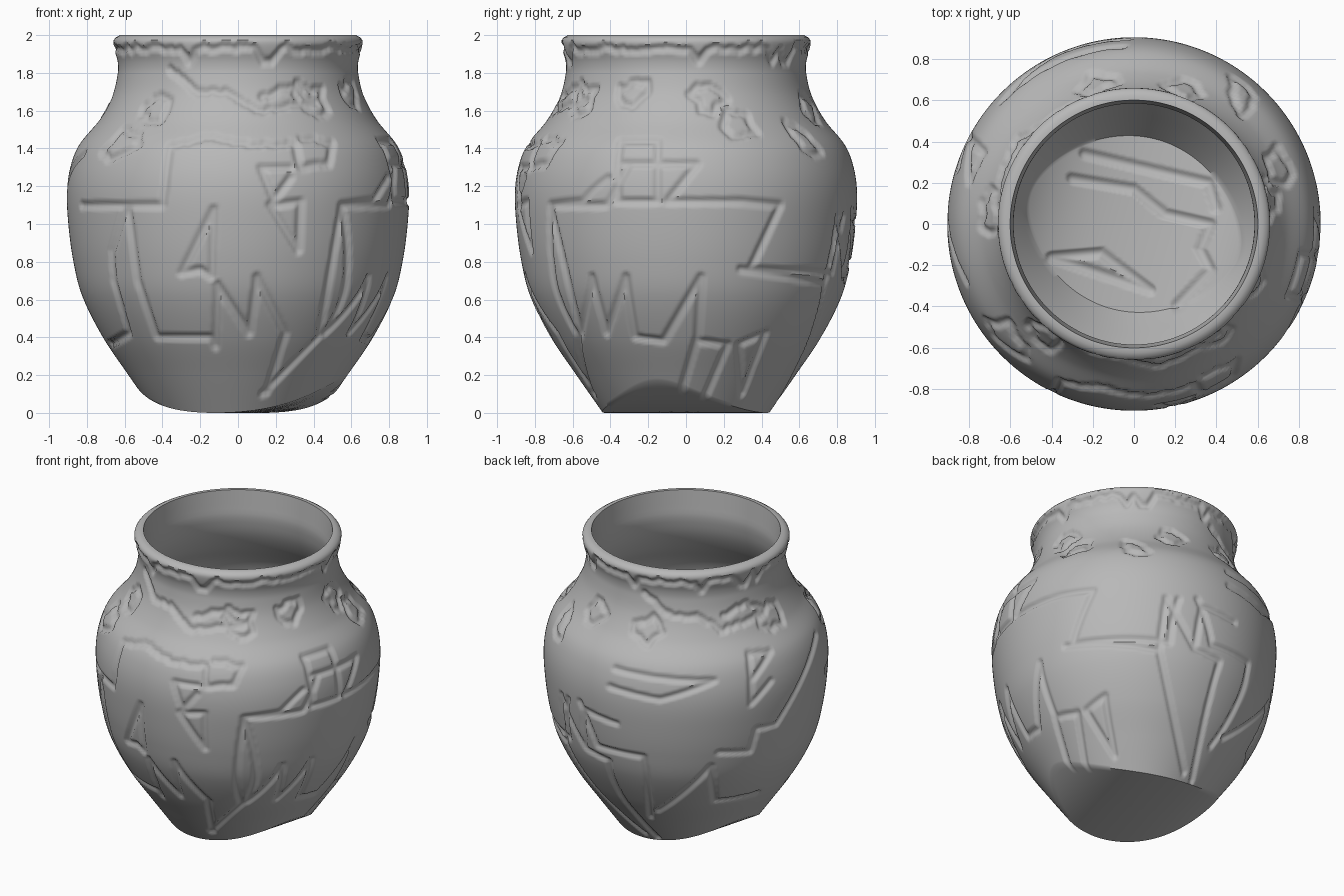
import bpy
import math
import random
from mathutils import Vector, Matrix
from mathutils.kdtree import KDTree

random.seed(4)
if "Cube" in bpy.data.objects:
    bpy.data.objects.remove(bpy.data.objects["Cube"])

SIDES, WALL_ROWS, INNER_ROWS, BASE_ROWS, FLOOR_ROWS = 400, 150, 60, 12, 40
THICK = 0.05

# Outer outline of the pot: height, radius
OUTLINE = [(0, .44), (.2, .58), (.4, .715), (.62, .825), (.81, .873), (1.02, .9),
           (1.18, .905), (1.31, .885), (1.42, .84), (1.55, .735), (1.68, .665),
           (1.8, .636), (1.86, .637), (1.92, .654), (1.965, .66), (1.985, .65), (2, .625)]


def slope(i):
    a, b = OUTLINE[max(i - 1, 0)], OUTLINE[min(i + 1, len(OUTLINE) - 1)]
    return (b[1] - a[1]) / (b[0] - a[0])


def radius(z):
    """Smooth radius of the outer wall at a height."""
    z = min(max(z, 0), 2)
    i = 0
    while i < len(OUTLINE) - 2 and z > OUTLINE[i + 1][0]:
        i += 1
    (z0, r0), (z1, r1) = OUTLINE[i], OUTLINE[i + 1]
    h = z1 - z0
    t = (z - z0) / h
    s = 1 - t
    return (r0 * s * s * (1 + 2 * t) + r1 * t * t * (3 - 2 * t)
            + h * t * s * (s * slope(i) - t * slope(i + 1)))


def inner_radius(z):
    if z > 1.85:
        return .586 + .1 * (z - 1.85)
    return radius(z) - THICK


def base_height(x, y):
    """Keel-shaped underside that curves up on both sides."""
    u = .96 * x - .27 * y
    return .3 * u * u + .8 * u ** 4


def direction(j):
    t = 2 * math.pi * j / SIDES
    return math.cos(t), math.sin(t)


# Where wall and base meet, for every direction around the pot
edges = []
for j in range(SIDES):
    c, s = direction(j)
    z = 0
    for step in range(20):
        z = base_height(c * radius(z), s * radius(z))
    ri = inner_radius(z + THICK)
    edges.append((z, radius(z), base_height(c * ri, s * ri) + THICK, ri))


def ring(rule):
    """One loop of points; rule gives radius and height from direction and edge."""
    points = []
    for j in range(SIDES):
        c, s = direction(j)
        r, z = rule(c, s, edges[j])
        points.append((c * r, s * r, z))
    return points


def base_ring(f):
    def rule(c, s, e):
        return e[1] * f, base_height(c * e[1] * f, s * e[1] * f)
    return ring(rule)


def wall_ring(f):
    def rule(c, s, e):
        z = e[0] + (2 - e[0]) * f
        return radius(z), z
    return ring(rule)


def inside_ring(f):
    def rule(c, s, e):
        z = 2 + (e[2] - 2) * f
        return inner_radius(z), z
    return ring(rule)


def floor_ring(f):
    def rule(c, s, e):
        return e[3] * f, base_height(c * e[3] * f, s * e[3] * f) + THICK
    return ring(rule)


# Base, outer wall, lip, inner wall and inner floor as one closed shell
rings = [base_ring((k + .2) / BASE_ROWS) for k in range(BASE_ROWS)]
rings += [wall_ring(k / WALL_ROWS) for k in range(WALL_ROWS + 1)]
outer_count = len(rings) * SIDES
rings += [inside_ring(k / INNER_ROWS) for k in range(INNER_ROWS + 1)]
rings += [floor_ring(1 - k / FLOOR_ROWS) for k in range(1, FLOOR_ROWS)]
faces = [list(reversed(range(SIDES)))]
for k in range(len(rings) - 1):
    for j in range(SIDES):
        a, b = k * SIDES + j, k * SIDES + (j + 1) % SIDES
        faces.append((a, b, b + SIDES, a + SIDES))
faces.append([(len(rings) - 1) * SIDES + j for j in range(SIDES)])
mesh = bpy.data.meshes.new("pot")
mesh.from_pydata([p for loop in rings for p in loop], [], faces)
mesh.update()
pot = bpy.data.objects.new("pot", mesh)
bpy.context.collection.objects.link(pot)


def on_wall(angle, a, z):
    """Point on the wall seen at sideways offset a from the given angle."""
    r = radius(z)
    a = max(-r, min(r, a))
    flat = Vector((a, -math.sqrt(r * r - a * a), z))
    return Matrix.Rotation(math.radians(angle), 3, "Z") @ flat


def on_floor(angle, x, y):
    return Vector((x, y, base_height(x, y) + THICK))


def trace(samples, place, angle, path, jag=0):
    """Sample a line closely, with optional ragged wandering."""
    for (a, b), (c, d) in zip(path, path[1:]):
        steps = max(2, int(math.hypot(c - a, d - b) / .006))
        wander = 0
        for k in range(steps):
            t = k / steps
            wander = .9 * wander + random.uniform(-jag, jag)
            samples.append(place(angle, a + (c - a) * t, b + (d - b) * t + wander))


# Cracks on the front
front = [
    [(-.83, 1.1), (-.4, 1.1), (-.36, 1.42)],
    [(-.6, 1.08), (-.67, .85), (-.66, .7), (-.58, .42), (-.68, .36)],
    [(-.58, 1.08), (-.53, .7), (-.43, .4), (-.14, .4), (-.12, .35), (-.11, .68)],
    [(-.13, 1.08), (-.3, .74), (-.2, .76), (-.14, .72), (-.13, 1.08)],
    [(-.11, .68), (.06, .42), (.1, .72), (.25, .42), (.15, .1)],
    [(.28, 1.3), (.12, 1.3), (.2, 1.1), (.33, 1.12), (.32, .86), (.17, 1.1), (.28, 1.25)],
    [(.13, .1), (.43, .4), (.55, 1.1), (.72, 1.12), (.8, 1.25)]]
# Cracks on the left side
side = [
    [(-.72, 1.1), (-.42, 1.1), (-.3, 1.32)],
    [(-.36, 1.32), (-.36, 1.12), (-.15, 1.12), (-.15, 1.44), (-.35, 1.44), (-.36, 1.32),
     (.06, 1.32), (-.1, 1.12), (.3, 1.12), (.5, 1.1), (.34, .76), (.78, .74), (.84, 1.05)],
    [(-.72, 1.1), (-.56, .42), (-.5, .72), (-.42, .42), (-.32, .72), (-.27, .4),
     (-.12, .38), (.08, .72), (.06, .4), (-.02, .13)],
    [(.06, .38), (.22, .36), (.1, .08)],
    [(.42, .42), (.28, .36), (.3, .1), (.42, .42)]]
# Cracks on the back and the right side
back = [[(-.37, .76), (.23, .68), (.28, 1.04), (.45, .73), (.5, 1.03), (.7, 1)],
        [(.45, .73), (.6, .7), (.39, .03)], [(.23, .68), (.35, .05)]]
right = [
    [(-.29, .32), (.01, .73), (.06, .42), (.36, .41)],
    [(.06, .83), (.27, .8), (.31, .96), (.45, .95), (.78, 1.38)],
    [(-.77, 1.07), (-.67, .79), (-.41, .79), (-.32, .24)],
    [(-.61, 1.25), (-.32, 1.22), (.03, 1.34), (-.58, 1.37)],
    [(.41, 1.27), (.27, 1.15), (.27, 1.46), (.42, 1.44), (.27, 1.3)]]
# Ragged flaking edges on the shoulder
flakes = [
    [(-.36, 1.42), (-.18, 1.46), (.05, 1.42), (.3, 1.42), (.33, 1.3), (.48, 1.32),
     (.5, 1.43), (.33, 1.44)],
    [(-.36, 1.82), (-.2, 1.7), (-.05, 1.7), (.1, 1.6), (.25, 1.62), (.42, 1.65),
     (.3, 1.72), (.12, 1.68)]]

outer, inner = [], []
for angle, group, jag in ((0, front, 0), (90, side, 0), (135, back, 0), (225, right, 0),
                          (0, flakes, .006), (225, flakes[1:], .006)):
    for path in group:
        trace(outer, on_wall, angle, path, jag)

# Chipped patches around the shoulder
for angle, height in ((-40, 1.6), (-48, 1.42), (35, 1.66), (65, 1.7), (100, 1.66),
                      (112, 1.54), (140, 1.45), (160, 1.62), (195, 1.6), (265, 1.6)):
    size = random.uniform(.07, .11)
    path = []
    for k in range(9):
        t, r = 2 * math.pi * k / 9, size * random.uniform(.5, 1.2)
        path.append((r * math.cos(t) * 1.3, height + r * math.sin(t)))
    trace(outer, on_wall, angle, path + path[:1], .004)

# Worn edge running round the neck
height = 1.94
for k in range(90):
    new = 1.93 if k == 89 else random.choice((1.94, 1.93, 1.92, 1.92, 1.86))
    trace(outer, on_wall, k * 4, [(0, height), (.045, new)], .003)
    height = new

# Cracks on the inner floor
for path in ([(-.4, -.16), (.08, -.32), (-.16, -.14), (-.4, -.16)],
             [(-.24, .34), (.36, .2), (.4, .07)],
             [(-.3, .22), (0, .17), (.15, .05), (.37, 0), (.32, -.12), (.37, -.22), (.2, -.4)]):
    trace(inner, on_floor, 0, path)


def carve(samples, indices, width, depth):
    """Press a rounded groove into the shell along the sampled lines."""
    tree = KDTree(len(samples))
    for i, p in enumerate(samples):
        tree.insert(p, i)
    tree.balance()
    moves = []
    for i in indices:
        v = mesh.vertices[i]
        gap = tree.find(v.co)[2]
        if gap < width:
            moves.append((v, v.normal * (depth * (1 - (gap / width) ** 2))))
    for v, move in moves:
        v.co -= move


carve(outer, range(outer_count), .026, .016)
carve(inner, range(outer_count, len(mesh.vertices)), .03, .016)
mesh.update()

clay = bpy.data.materials.new("grey clay")
clay.use_nodes = True
clay.diffuse_color = (.48, .48, .48, 1)
clay.node_tree.nodes["Principled BSDF"].inputs["Base Color"].default_value = (.48, .48, .48, 1)
mesh.materials.append(clay)
bpy.ops.object.select_all(action="DESELECT")
pot.select_set(True)
bpy.context.view_layer.objects.active = pot
bpy.ops.object.shade_smooth_by_angle(angle=math.radians(45))
